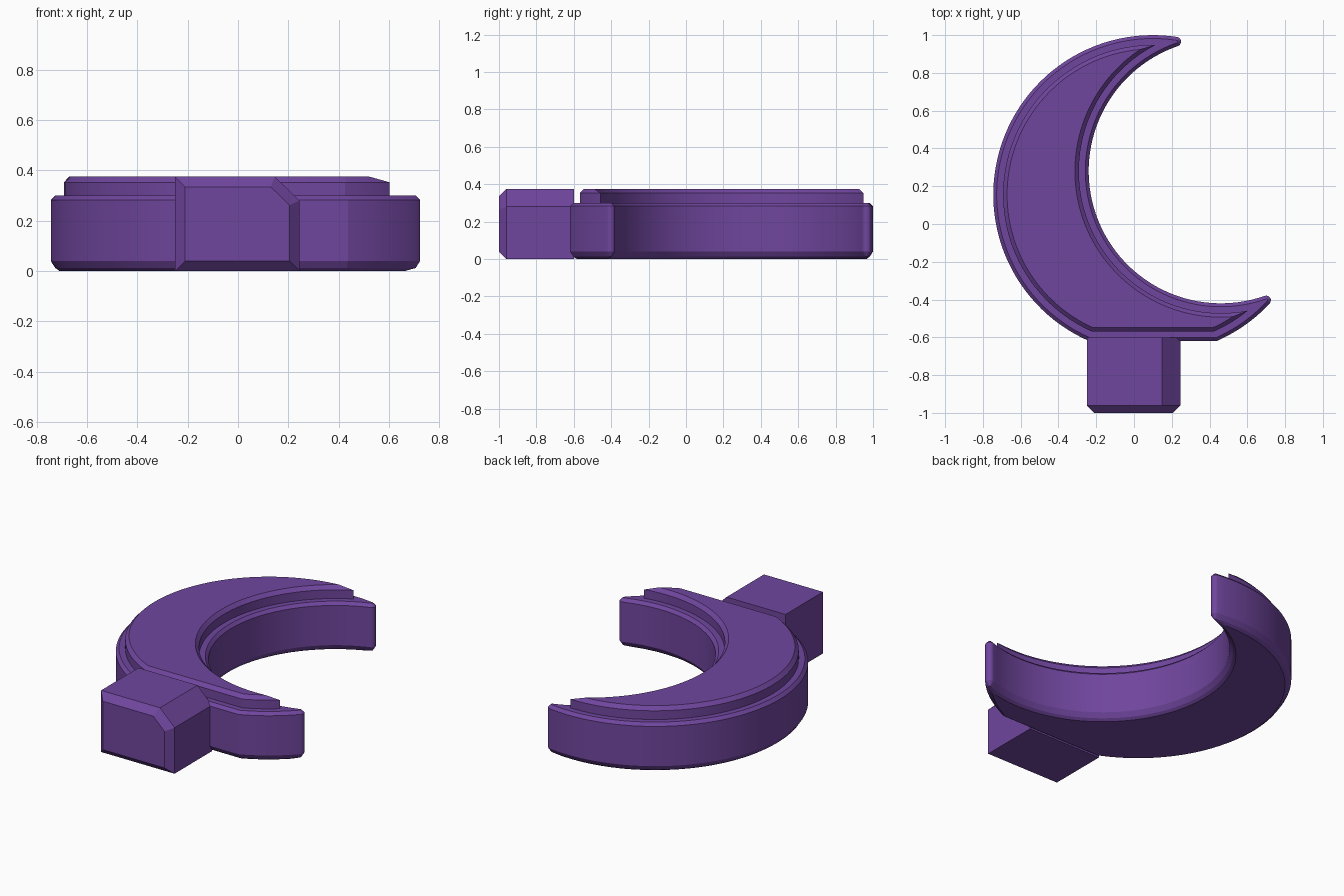
import bpy, bmesh, math
from mathutils import Vector

if "Cube" in bpy.data.objects:
    bpy.data.objects.remove(bpy.data.objects["Cube"])

purple = bpy.data.materials.new("purple")
purple.diffuse_color = (0.162, 0.061, 0.342, 1)
purple.use_nodes = True
purple.node_tree.nodes["Principled BSDF"].inputs["Base Color"].default_value = purple.diffuse_color

OUTER, R_OUT = Vector((0.10, 0.155)), 0.845   # outer circle of the crescent
INNER, R_IN = Vector((0.46, 0.28)), 0.70      # circle cut out of it
FLAT_Y = -0.62                                # flat where the handle joins
TIP_R = 0.025                                 # rounding of the horn tips


def angle(v):
    return math.atan2(v.y, v.x)


def arc(c, r, a0, a1, n):
    return [c + r * Vector((math.cos(a0 + (a1 - a0) * i / n),
                            math.sin(a0 + (a1 - a0) * i / n))) for i in range(n + 1)]


def horn(r0, r1, side):
    """Intersection of the two circles, upper (side=1) or lower (side=-1)."""
    d = INNER - OUTER
    a = (r0 * r0 - r1 * r1 + d.length_squared) / (2 * d.length)
    u = d.normalized()
    return OUTER + a * u + side * math.sqrt(r0 * r0 - a * a) * Vector((-u.y, u.x))


def crescent(inset):
    """Crescent outline moved inward by inset, counter-clockwise."""
    k = max(inset, TIP_R)
    cap = k - inset
    ro, ri = R_OUT - inset, R_IN + inset
    up, low = horn(R_OUT - k, R_IN + k, 1), horn(R_OUT - k, R_IN + k, -1)
    y = FLAT_Y + inset
    half = math.sqrt(ro ** 2 - (y - OUTER.y) ** 2)
    a_left = angle(Vector((-half, y - OUTER.y))) + 2 * math.pi
    a_right = angle(Vector((half, y - OUTER.y)))
    pts = arc(OUTER, ro, angle(up - OUTER), a_left, 56)
    pts += arc(OUTER, ro, a_right, angle(low - OUTER), 10)
    pts += arc(low, cap, angle(low - OUTER), angle(INNER - low), 8)
    pts += arc(INNER, ri, angle(low - INNER) + 2 * math.pi, angle(up - INNER), 60)
    pts += arc(up, cap, angle(INNER - up), angle(up - OUTER), 8)
    return pts


def loft(name, rings):
    """Closed solid through rings of equal point count."""
    bm = bmesh.new()
    loops = [[bm.verts.new(p) for p in ring] for ring in rings]
    n = len(loops[0])
    for a, b in zip(loops, loops[1:]):
        for i in range(n):
            j = (i + 1) % n
            bm.faces.new((a[i], a[j], b[j], b[i]))
    bm.faces.new(loops[0][::-1])
    bm.faces.new(loops[-1])
    bmesh.ops.remove_doubles(bm, verts=bm.verts, dist=0.0003)
    bmesh.ops.recalc_face_normals(bm, faces=bm.faces)
    me = bpy.data.meshes.new(name)
    bm.to_mesh(me)
    bm.free()
    me.materials.append(purple)
    ob = bpy.data.objects.new(name, me)
    bpy.context.collection.objects.link(ob)
    bpy.ops.object.select_all(action='DESELECT')
    ob.select_set(True)
    bpy.context.view_layer.objects.active = ob
    bpy.ops.object.shade_smooth_by_angle(angle=math.radians(20))
    return ob


def crescent_solid(name, layers):
    loft(name, [[(p.x, p.y, z) for p in crescent(i)] for i, z in layers])


# Crescent body with bevelled rims, and the raised plate on top of it
crescent_solid("crescent_body", [(0.035, 0), (0.018, 0.012), (0, 0.04),
                                 (0, 0.282), (0.018, 0.30)])
crescent_solid("raised_crescent", [(0.052, 0.285), (0.052, 0.353), (0.073, 0.375)])

# Handle: box with one cut top corner and a bevelled front end
section = [(-0.25, 0), (0.245, 0), (0.245, 0.28), (0.147, 0.375), (-0.25, 0.375)]
front = [(-0.21, 0.04), (0.205, 0.04), (0.205, 0.262), (0.13, 0.335), (-0.21, 0.335)]
loft("handle", [[(x, y, z) for x, z in s]
                for s, y in ((section, -0.60), (section, -0.96), (front, -1.0))])
